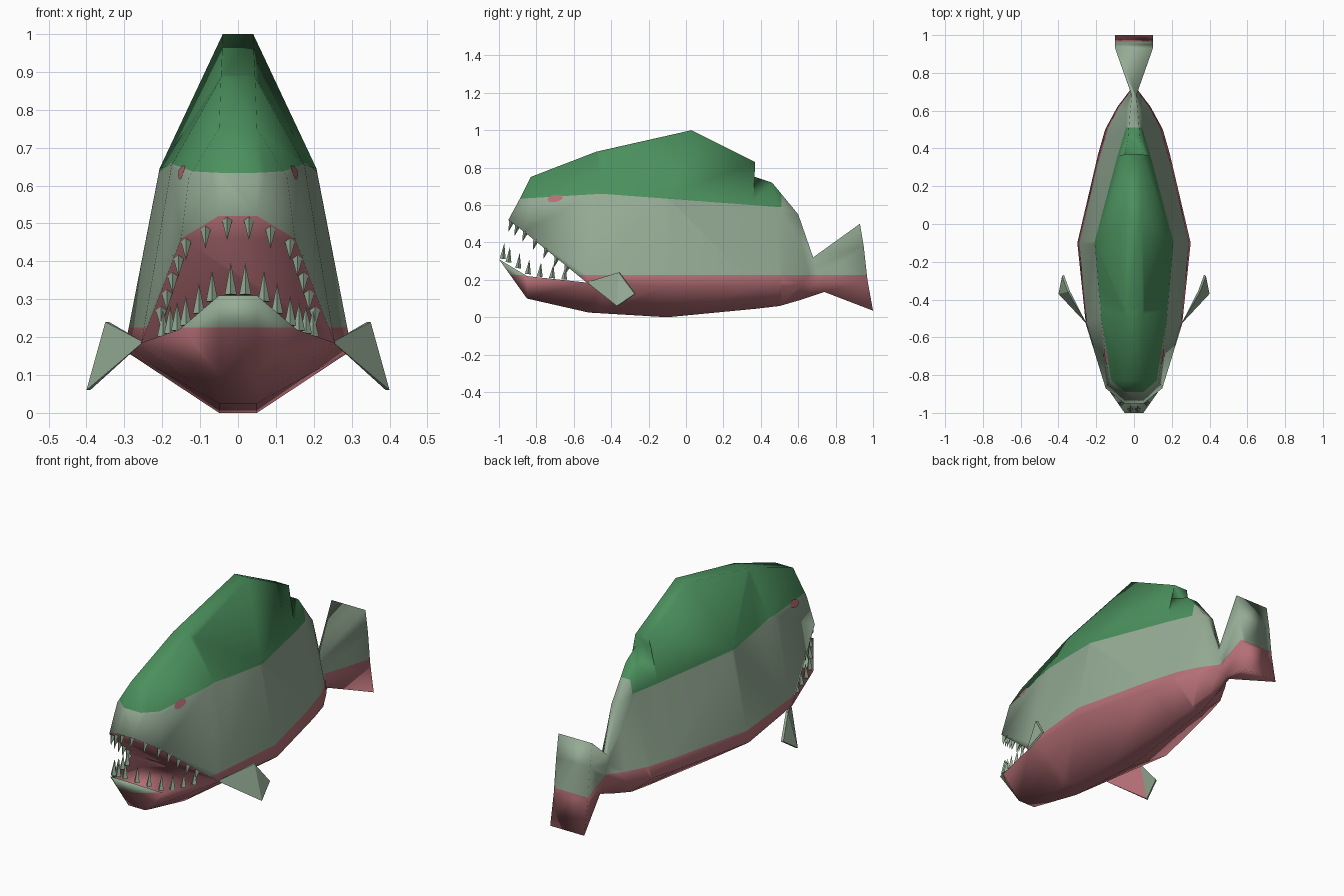
import bpy, bmesh, math
from mathutils import Vector
from mathutils.bvhtree import BVHTree

cube = bpy.data.objects.get("Cube")
if cube:
    bpy.data.objects.remove(cube, do_unlink=True)


def material(name, rgb):
    m = bpy.data.materials.new(name)
    m.use_nodes = True
    m.diffuse_color = (*rgb, 1)
    m.node_tree.nodes["Principled BSDF"].inputs["Base Color"].default_value = (*rgb, 1)
    return m


grey = material("pale grey green", (0.30, 0.41, 0.30))
green = material("back green", (0.07, 0.28, 0.11))
pink = material("belly pink", (0.46, 0.16, 0.18))
GREY, GREEN, PINK = range(3)


def make_object(name, bm, mats, mirror=False):
    bmesh.ops.recalc_face_normals(bm, faces=bm.faces)
    mesh = bpy.data.meshes.new(name)
    bm.to_mesh(mesh)
    bm.free()
    for m in mats:
        mesh.materials.append(m)
    ob = bpy.data.objects.new(name, mesh)
    bpy.context.collection.objects.link(ob)
    if mirror:
        ob.modifiers.new("mirror", 'MIRROR')
    return ob


# Half sections, each point is (half width, y, z), from the back down
lip_top = [(0.05, -0.95, 0.52), (0.15, -0.87, 0.46), (0.255, -0.53, 0.185)]
lip_low = [(0.05, -1.0, 0.31), (0.155, -0.85, 0.22), lip_top[2]]
brow, crown, cheek = (0.05, -0.83, 0.75), (0.045, -0.48, 0.885), (0.175, -0.5, 0.655)
chin, throat = (0.05, -0.85, 0.1), (0.05, -0.52, 0.025)
flank = [(0.085, 0.36, 0.61), (0.19, 0.37, 0.165), (0.035, 0.37, 0.045)]

upper_head = [[brow, (0.05, -0.885, 0.64), lip_top[0]],
              [brow, (0.13, -0.83, 0.62), lip_top[1]],
              [crown, cheek, lip_top[2]]]
lower_jaw = [[lip_low[0], chin], [lip_low[1], chin], [lip_low[2], throat]]
trunk = [[crown, cheek, lip_top[2], throat],
         [(0.04, 0.03, 1.0), (0.207, -0.1, 0.645), (0.3, -0.1, 0.165), (0.05, -0.1, 0.0)],
         [(0.04, 0.37, 0.83), *flank],
         [(0.053, 0.34, 0.76), *flank],
         [(0.032, 0.46, 0.72), (0.05, 0.49, 0.58), (0.153, 0.5, 0.165), (0.03, 0.5, 0.06)],
         [(0.02, 0.6, 0.55), (0.04, 0.61, 0.42), (0.088, 0.62, 0.175), (0.02, 0.62, 0.095)],
         [(0.012, 0.68, 0.32), (0.015, 0.69, 0.27), (0.02, 0.71, 0.2), (0.012, 0.74, 0.135)],
         [(0.1, 0.93, 0.5), (0.1, 0.95, 0.38), (0.1, 0.97, 0.2), (0.1, 1.0, 0.035)]]

bm = bmesh.new()
cache = {}


def add_face(points, mat=GREY):
    verts = []
    for p in points:
        if p not in cache:
            cache[p] = bm.verts.new(p)
        if cache[p] not in verts:
            verts.append(cache[p])
    if len(verts) > 2:
        bm.faces.new(verts).material_index = mat


def flip(p):
    return (-p[0], p[1], p[2])


def loft(stations, cap, palate=None):
    rings = [s + [flip(p) for p in reversed(s)] for s in stations]
    n = len(rings[0])
    for a, b in zip(rings, rings[1:]):
        for i in range(n):
            j = (i + 1) % n
            add_face([a[i], a[j], b[j], b[i]], PINK if i == palate else GREY)
    end = stations[cap]
    for p, q in zip(end, end[1:]):
        add_face([p, q, flip(q), flip(p)])


loft(upper_head, 0, palate=2)
loft(lower_jaw, 0)
loft(trunk, -1)
bmesh.ops.recalc_face_normals(bm, faces=bm.faces)
bmesh.ops.triangulate(bm, faces=bm.faces)


# Colour borders are cut into the skin
BEND, REAR, BELLY = -0.45, 0.51, 0.225


def back_line(y):
    return 0.66 + (y - BEND) * (0.06 if y < BEND else -0.075)


def cut(co, no, keep=lambda y: True):
    faces = [f for f in bm.faces if keep(f.calc_center_median().y)]
    geom = set(faces)
    for f in faces:
        geom.update(f.edges)
        geom.update(f.verts)
    bmesh.ops.bisect_plane(bm, geom=list(geom), plane_co=co, plane_no=no, dist=1e-5)


cut((0, 0, BELLY), (0, 0, 1))
cut((0, BEND, 0), (0, 1, 0))
cut((0, REAR, 0), (0, 1, 0))
cut((0, BEND, 0.66), (0, -0.06, 1), lambda y: y < BEND)
cut((0, BEND, 0.66), (0, 0.075, 1), lambda y: BEND < y < REAR)
for f in bm.faces:
    c = f.calc_center_median()
    if f.material_index == GREY:
        if c.z < BELLY:
            f.material_index = PINK
        elif c.z > back_line(c.y) and c.y < REAR:
            f.material_index = GREEN
skin = BVHTree.FromBMesh(bm)
body = make_object("body", bm, [grey, green, pink])

# Eyes: thin patches laid on the skin
bm = bmesh.new()
ring = []
for i in range(10):
    a = math.tau * i / 10
    y, z = -0.7 + 0.042 * math.cos(a), 0.634 + 0.019 * math.sin(a) + 0.006 * math.cos(a)
    hit = skin.ray_cast(Vector((1, y, z)), Vector((-1, 0, 0)))[0]
    ring.append(bm.verts.new(hit + Vector((0.004, 0, 0.001))))
bm.faces.new(ring)
make_object("eyes", bm, [pink], mirror=True)


# Teeth: pyramids spaced along each lip, rooted just inside it
def along(path, d):
    for a, b in zip(path, path[1:]):
        step = (b - a).length
        if d <= step:
            return a.lerp(b, d / step)
        d -= step
    return path[-1]


def teeth(name, lip, first, last, count, size, lean):
    path = [Vector((0, *lip[0][1:]))] + [Vector(p) for p in lip]
    lean = Vector(lean).normalized()
    bm = bmesh.new()
    for i in range(count):
        t = i / (count - 1)
        height = size * (1 - 0.15 * t)
        base = along(path, first + (last - first) * t)
        base += Vector((-base.x, -0.5 - base.y, 0)).normalized() * 0.02
        rot = lean.to_track_quat('Z', 'Y').to_matrix().to_4x4()
        rot.translation = base + lean * (height / 2 + 0.002)
        bmesh.ops.create_cone(bm, cap_ends=True, segments=4, radius1=0.016,
                              radius2=0, depth=height, matrix=rot)
    make_object(name, bm, [grey], mirror=True)


teeth("upper_teeth", lip_top, 0.03, 0.49, 7, 0.065, (0, -0.3, -1))
teeth("lower_teeth", lip_low, 0.02, 0.45, 7, 0.085, (0, 0.1, 1))

# Side fins: thin kites spreading from the mouth corners, pink inside the root
bm = bmesh.new()
root = bm.verts.new((0.25, -0.53, 0.187))
tips = [(0.35, -0.36, 0.24), (0.381, -0.275, 0.125), (0.4, -0.37, 0.06)]
outer = [bm.verts.new(p) for p in tips]
inner = [bm.verts.new((x - 0.01, y + 0.006, z)) for x, y, z in tips]
for side in (outer, inner):
    bm.faces.new((root, side[0], side[2])).material_index = int(side is inner)
    bm.faces.new(side)
for i in (0, 2):
    bm.faces.new((root, outer[i], inner[i]))
for i in (0, 1):
    bm.faces.new((outer[i], outer[i + 1], inner[i + 1], inner[i]))
make_object("side_fins", bm, [grey, pink], mirror=True)

# Soft shading over the whole body
bpy.ops.object.select_all(action='DESELECT')
body.select_set(True)
bpy.context.view_layer.objects.active = body
bpy.ops.object.shade_smooth()
